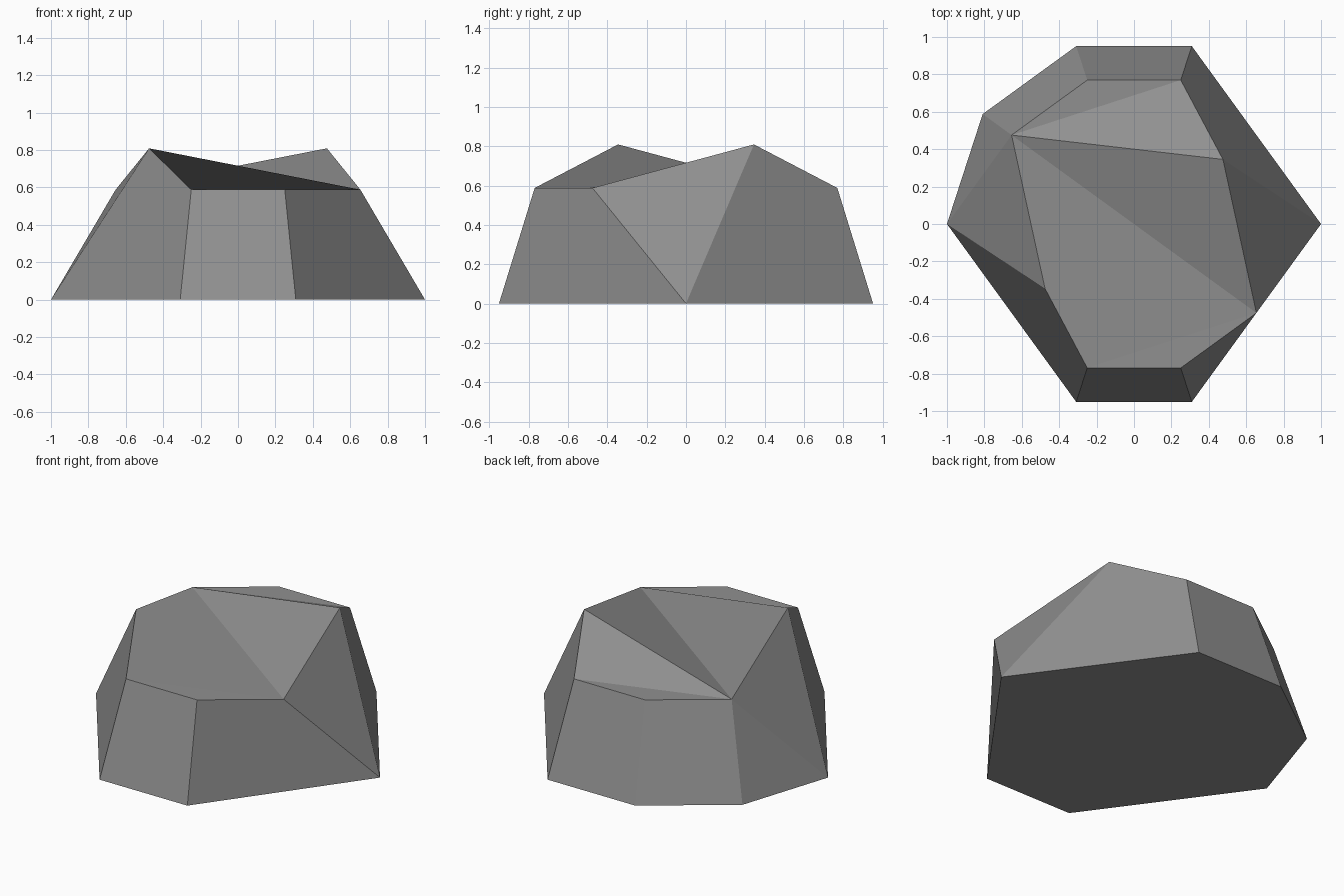
import bpy
import bmesh
from math import cos, sin, radians

cube = bpy.data.objects.get("Cube")
if cube:
    bpy.data.objects.remove(cube)

# Single stone colour
stone = bpy.data.materials.new("stone_grey")
stone.use_nodes = True
grey = (0.28, 0.28, 0.28, 1.0)
stone.diffuse_color = grey
bsdf = stone.node_tree.nodes["Principled BSDF"]
bsdf.inputs["Base Color"].default_value = grey
bsdf.inputs["Roughness"].default_value = 0.9

bm = bmesh.new()


def ring(latitude, steps):
    """Corners on a unit dome, keyed by their step around a ten-sided ring."""
    lat = radians(latitude)
    corners = {}
    for s in steps:
        a = radians(36 * s)
        corners[s] = bm.verts.new((cos(lat) * cos(a), cos(lat) * sin(a), sin(lat)))
    return corners


# Foot, shoulder and two peaks of the boulder
foot = ring(0, (0, 2, 3, 4, 5, 7, 8))
rim = ring(36, (2, 3, 4, 7, 8, 9))
peak = ring(54, (1, 6))

# Underside
bm.faces.new(list(foot.values()))

# Facets between the foot and the shoulder
for a, b in ((2, 3), (3, 4), (7, 8)):
    bm.faces.new((foot[a], foot[b], rim[b], rim[a]))
bm.faces.new((foot[8], foot[0], rim[9], rim[8]))
bm.faces.new((foot[4], foot[5], rim[4]))

# Facets climbing to the peaks
for start, low, tip, side, other in ((0, 2, 1, 2, 9), (5, 7, 6, 7, 4)):
    bm.faces.new((foot[start], foot[low], rim[side], peak[tip]))
    bm.faces.new((foot[start], peak[tip], rim[other]))

# Crown: a shallow valley between the peaks
bm.faces.new((peak[6], rim[7], rim[9], rim[4]))
bm.faces.new((rim[7], rim[8], rim[9]))
bm.faces.new((peak[1], rim[4], rim[9]))
bm.faces.new((peak[1], rim[2], rim[4]))
bm.faces.new((rim[2], rim[3], rim[4]))

bmesh.ops.recalc_face_normals(bm, faces=bm.faces)
mesh = bpy.data.meshes.new("boulder")
bm.to_mesh(mesh)
bm.free()
mesh.materials.append(stone)
boulder = bpy.data.objects.new("boulder", mesh)
bpy.context.collection.objects.link(boulder)
